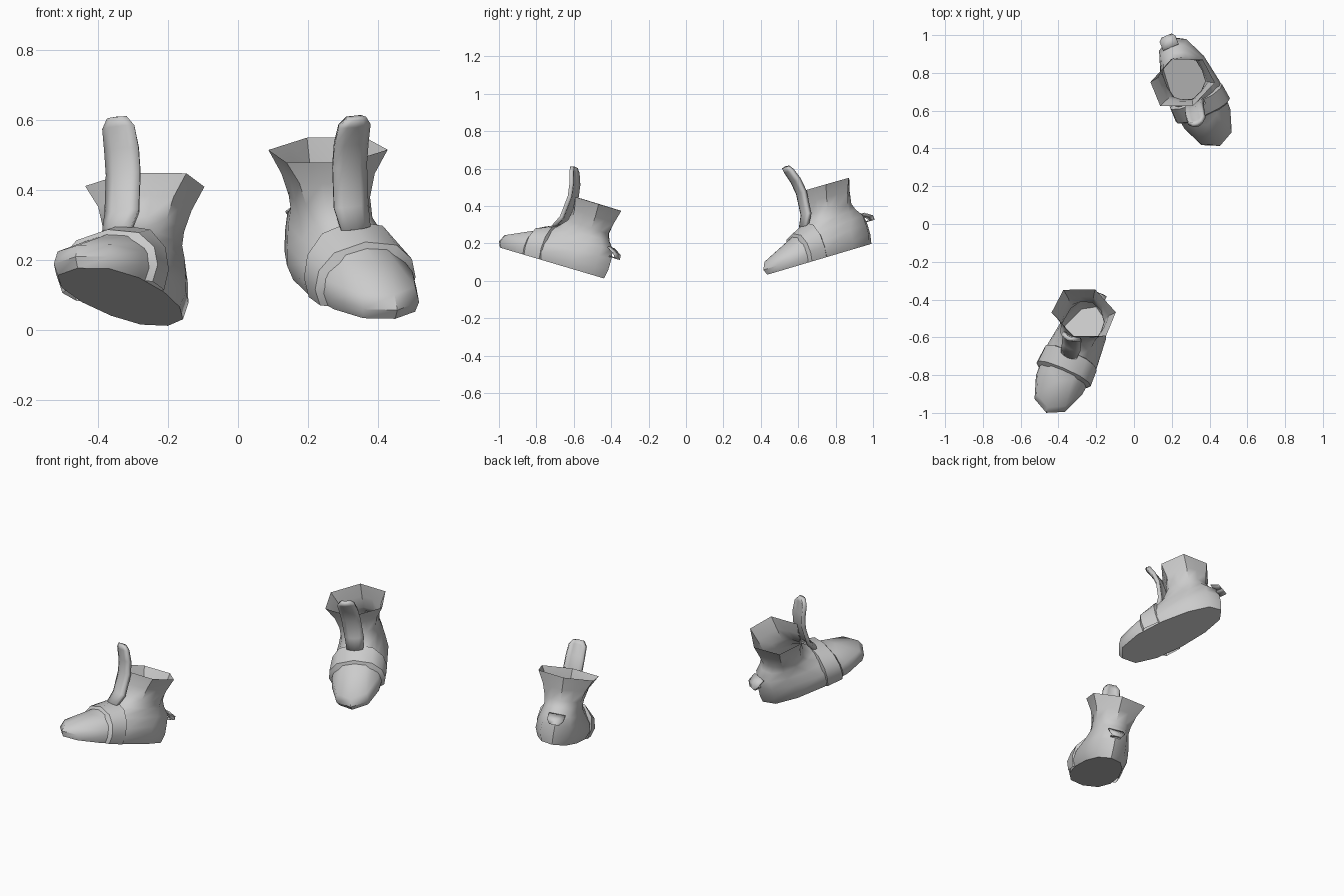
import bpy, bmesh
from math import sin, cos, pi, radians
from mathutils import Matrix, Vector

if "Cube" in bpy.data.objects:
    bpy.data.objects.remove(bpy.data.objects["Cube"])

N = 12  # sides of every boot ring


def grid(name, rows, place, closed=False, cap=False, thick=0.0):
    """Skin rows of (across, along foot, height) points into one object."""
    bm = bmesh.new()
    vs = [[bm.verts.new((u, -s, h)) for s, u, h in r] for r in rows]
    n = len(rows[0])
    for a, b in zip(vs, vs[1:]):
        for i in range(n if closed else n - 1):
            j = (i + 1) % n
            bm.faces.new((a[i], a[j], b[j], b[i]))
    if cap:
        bm.faces.new(vs[0][::-1])
    bmesh.ops.recalc_face_normals(bm, faces=bm.faces)
    me = bpy.data.meshes.new(name)
    bm.to_mesh(me)
    bm.free()
    me.shade_smooth()
    me.set_sharp_from_angle(angle=radians(42))
    ob = bpy.data.objects.new(name, me)
    bpy.context.collection.objects.link(ob)
    ob.matrix_world = place
    if thick:
        m = ob.modifiers.new("thickness", 'SOLIDIFY')
        m.thickness, m.offset = thick, 0
    return ob


def ring(back, front, w, egg, hb, hf, hexa):
    """Egg-shaped outline, blended towards a hexagon by hexa."""
    pts = []
    for i in range(N):
        t = 2 * pi * i / N
        c, q = cos(t), sin(t)
        s = (back + front) / 2 + c * (front - back) / 2
        u = w * abs(q) ** 0.8 * (1 if q > 0 else -1) * (1 + egg * c)
        h = hb + (hf - hb) * (c + 1) / 2
        pts.append(Vector((s, u, h)))
    return [p.lerp((pts[i - 1] + pts[(i + 1) % N]) / 2, hexa) if i % 2 else p
            for i, p in enumerate(pts)]


# back, front, half width, egg factor, height at back, height at front, hexagon blend
BODY = [(.01, .645, .128, .12, 0, 0, 0),
        (.0, .66, .145, .06, .05, .03, 0),
        (.0, .64, .14, .05, .11, .07, 0),
        (.008, .50, .118, -.02, .16, .13, 0),
        (.045, .36, .104, -.05, .20, .19, .1),
        (.06, .305, .112, 0, .235, .245, .4),
        (.045, .30, .132, 0, .30, .31, .8),
        (.025, .307, .174, .04, .372, .375, 1)]
# along foot, half width, top height
STRAP = [(.335, .135, .185), (.345, .152, .21), (.435, .157, .172), (.45, .137, .14)]
# half outline of the strap arch, as fractions of half width and height
ARCH = [(.9, 0), (1, .28), (.93, .6), (.62, .88), (0, 1)]
# along foot, height, half width
TONGUE = [(.36, .19, .042), (.326, .25, .05), (.316, .37, .05),
          (.328, .44, .05), (.35, .5, .046), (.36, .525, .026)]
TAB = [(.02, .168, .045), (-.024, .142, .045), (-.033, .12, .028), (.005, .122, .028)]


def boot(side, place):
    # sole, foot and open shaft
    grid(side + "_boot_body", [ring(*r) for r in BODY], place, closed=True, cap=True)
    # raised band over the instep
    arch = [(-a, b) for a, b in ARCH] + ARCH[-2::-1]
    grid(side + "_instep_strap",
         [[(s, a * w, b * h) for a, b in arch] for s, w, h in STRAP], place)
    # tall tongue, slightly bowed forward
    grid(side + "_tongue",
         [[(s + .012 * (1 - k * k), k * w, h) for k in (-1, -.5, 0, .5, 1)]
          for s, h, w in TONGUE], place, thick=.022)
    # small pull tab on the heel
    grid(side + "_heel_tab",
         [[(s, k * w, h) for k in (-1, 0, 1)] for s, h, w in TAB], place, thick=.006)


def pose(loc, pitch, yaw):
    return (Matrix.Translation(loc) @ Matrix.Rotation(radians(pitch), 4, 'X')
            @ Matrix.Rotation(radians(yaw), 4, 'Z'))


# front boot lands on its heel, rear boot pushes off its toe
boot("front", pose((-.196, -.43, .01), -16.5, -24))
boot("rear", pose((.187, 1.0, .2), 16.5, 24))
